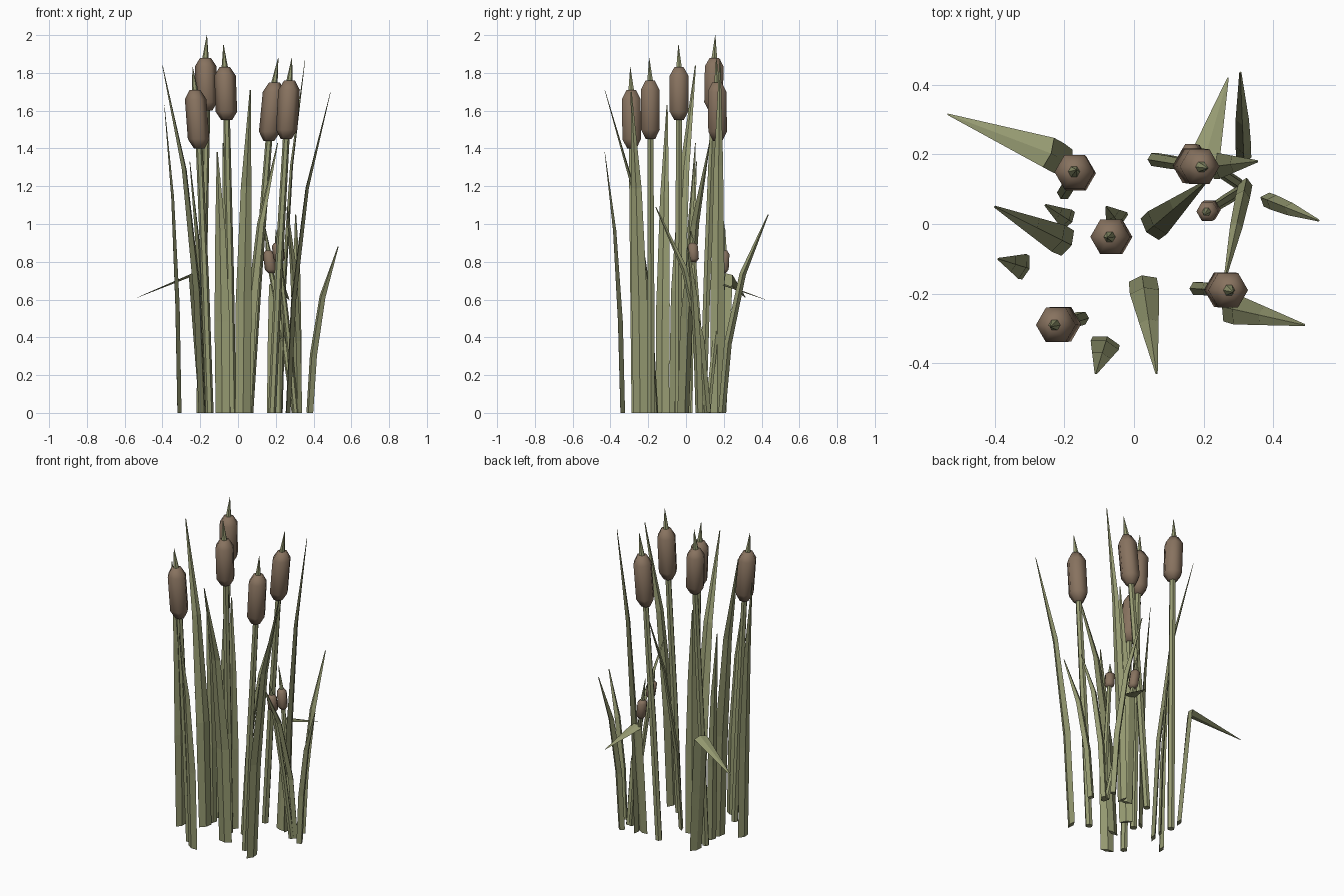
import bpy, bmesh, math
from mathutils import Vector

cube = bpy.data.objects.get("Cube")
if cube:
    bpy.data.objects.remove(cube, do_unlink=True)


def make_material(name, rgb):
    mat = bpy.data.materials.new(name)
    mat.use_nodes = True
    mat.diffuse_color = (*rgb, 1)
    mat.node_tree.nodes["Principled BSDF"].inputs["Base Color"].default_value = (*rgb, 1)
    return mat


GREEN = make_material("reed green", (0.31, 0.33, 0.17))
BROWN = make_material("seed head brown", (0.245, 0.17, 0.115))


def loft(name, rings, mat, smooth=False):
    """Skin equal-length rings of points and cap both ends."""
    bm = bmesh.new()
    loops = [[bm.verts.new(p) for p in ring] for ring in rings]
    for low, high in zip(loops, loops[1:]):
        for i in range(len(low)):
            j = (i + 1) % len(low)
            bm.faces.new((low[i], low[j], high[j], high[i]))
    bm.faces.new(loops[0])
    bm.faces.new(loops[-1])
    bmesh.ops.remove_doubles(bm, verts=bm.verts, dist=0.0005)
    bmesh.ops.recalc_face_normals(bm, faces=bm.faces)
    for face in bm.faces:
        face.smooth = smooth
    mesh = bpy.data.meshes.new(name)
    bm.to_mesh(mesh)
    bm.free()
    mesh.materials.append(mat)
    obj = bpy.data.objects.new(name, mesh)
    bpy.context.collection.objects.link(obj)


def hexagon(centre, radius):
    return [Vector(centre) + Vector((math.cos(a), math.sin(a), 0)) * radius
            for a in (math.tau * i / 6 for i in range(6))]


def cattail(index, base, bottom, top, tip, radius, stem):
    base, bottom, top, tip = map(Vector, (base, bottom, top, tip))
    # Slightly bowed stem
    middle = base.lerp(bottom, 0.5)
    middle.xy = base.xy.lerp(bottom.xy, 0.45)
    loft(f"stem_{index}", [hexagon(base, stem), hexagon(middle, stem),
                           hexagon(bottom, stem * 0.85)], GREEN)
    # Chamfered seed head
    profile = ((0, 0.5), (0.16, 1), (0.84, 1), (1, 0.5))
    loft(f"seed_head_{index}", [hexagon(bottom.lerp(top, t), radius * r)
                                for t, r in profile], BROWN, smooth=True)
    # Pointed spike above the head
    loft(f"spike_{index}", [hexagon(top, stem * 0.8), hexagon(tip, 0.001)], GREEN)


def blade(name, path, widths, lean, depth):
    """Sweep a diamond section along a path leaning one way."""
    side = Vector((-lean.y, lean.x, 0)).normalized()
    rings = []
    for i, (p, w) in enumerate(zip(path, widths)):
        tangent = path[min(i + 1, len(path) - 1)] - path[max(i - 1, 0)]
        normal = tangent.cross(side).normalized()
        rings.append([p + side * w / 2, p + normal * w * depth,
                      p - side * w / 2, p - normal * w * depth])
    loft(name, rings, GREEN)


def leaf(name, base, tip, width, taper, depth):
    base, tip = Vector((*base, 0)), Vector(tip)
    path = []
    for height, drift in ((0, 0), (0.35, 0.13), (0.7, 0.45), (1, 1)):
        p = base.lerp(tip, drift)
        p.z = tip.z * height
        path.append(p)
    widths = [width * 0.95, width, width * taper, 0.006]
    blade(name, path, widths, tip - base, depth)


def folded_leaf(index, base, fold, tip, width):
    base, fold, tip = Vector((*base, 0)), Vector(fold), Vector(tip)
    path = [base, base.lerp(fold, 0.5), fold, tip]
    blade(f"folded_leaf_{index}", path, [width * 0.9, width, width, 0.004],
          tip - fold, 0.15)


# Five tall cattails and two short ones
BIG, SMALL = (0.057, 0.021), (0.031, 0.016)
cattails = [
    ((-.20, .09, 0), (-.165, .145, 1.60), (-.172, .15, 1.88), (-.165, .155, 2.0), BIG),
    ((-.03, -.04, 0), (-.06, -.037, 1.55), (-.07, -.037, 1.83), (-.077, -.04, 1.95), BIG),
    ((-.15, -.27, 0), (-.205, -.287, 1.40), (-.228, -.29, 1.71), (-.24, -.295, 1.83), BIG),
    ((.06, .185, 0), (.163, .168, 1.44), (.193, .164, 1.75), (.213, .16, 1.88), BIG),
    ((.18, -.185, 0), (.255, -.188, 1.45), (.273, -.19, 1.76), (.285, -.195, 1.88), BIG),
    ((.30, .115, 0), (.176, .198, .74), (.16, .204, .86), (.14, .205, 1.0), SMALL),
    ((.305, .095, 0), (.22, .042, .80), (.208, .035, .90), (.2, .025, .97), SMALL),
]
for i, (base, bottom, top, tip, size) in enumerate(cattails, 1):
    cattail(i, base, bottom, top, tip, *size)

# Broad arching leaves: base, tip, width
leaves = [
    ((-.19, -.055), (-.40, .05, 1.84), .085),
    ((-.185, .01), (-.255, .055, 1.33), .06),
    ((-.31, -.125), (-.39, -.10, 1.63), .075),
    ((-.08, -.335), (-.11, -.43, 1.38), .085),
    ((.025, -.16), (.065, -.43, 1.71), .085),
    ((.265, -.24), (.49, -.29, 1.70), .085),
    ((.225, .165), (.355, .18, 1.87), .075),
    ((.045, -.015), (.21, .125, 1.43), .085),
    ((-.045, .005), (-.08, .05, 1.43), .075),
]
for i, args in enumerate(leaves, 1):
    leaf(f"leaf_{i}", *args, taper=0.66, depth=0.16)

# Narrow, thicker shoots
shoots = [
    ((.315, .19), (.305, .435, 1.05), .045),
    ((.38, .07), (.53, .01, .88), .045),
    ((.32, .115), (.26, -.16, 1.09), .042),
]
for i, args in enumerate(shoots, 1):
    leaf(f"shoot_{i}", *args, taper=0.85, depth=0.45)

# Leaves snapped over near the middle
folded_leaf(1, (-.19, .175), (-.245, .205, .73), (-.535, .315, .61), .09)
folded_leaf(2, (.19, .155), (.205, .195, .68), (.27, .42, .60), .085)
